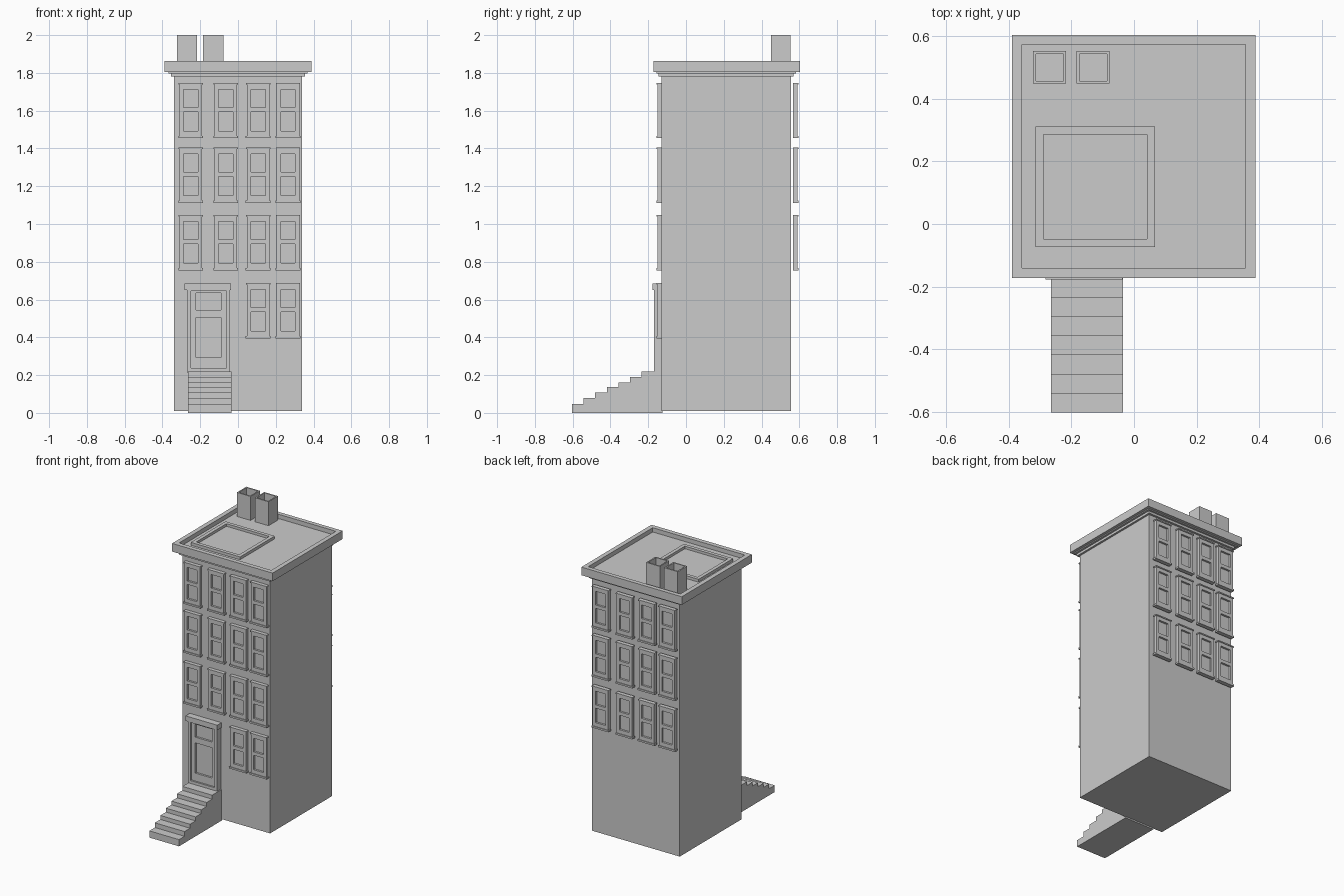
import bpy, bmesh, math
from mathutils import Matrix

if "Cube" in bpy.data.objects:
    bpy.data.objects.remove(bpy.data.objects["Cube"])

grey = bpy.data.materials.new("light_grey")
grey.diffuse_color = (0.6, 0.6, 0.6, 1)
grey.use_nodes = True
grey.node_tree.nodes["Principled BSDF"].inputs["Base Color"].default_value = grey.diffuse_color

UPRIGHT = Matrix.Rotation(math.pi / 2, 4, 'X')   # (u, v, w) -> (x=u, z=v, y=-w)
FLAT = Matrix.Identity(4)


def finish(name, bm, matrix=FLAT):
    bmesh.ops.recalc_face_normals(bm, faces=bm.faces)
    me = bpy.data.meshes.new(name)
    bm.to_mesh(me)
    bm.free()
    me.materials.append(grey)
    ob = bpy.data.objects.new(name, me)
    bpy.context.collection.objects.link(ob)
    ob.matrix_world = matrix
    return ob


def add_block(bm, us, vs, back, front, pockets=(), depth=0.0):
    """Block whose front is cut by grid lines us, vs; pocket cells are sunk by depth."""
    grid = [[bm.verts.new((u, v, front)) for v in vs] for u in us]
    sunk, faces = [], []
    for i in range(len(us) - 1):
        for j in range(len(vs) - 1):
            f = bm.faces.new((grid[i][j], grid[i + 1][j], grid[i + 1][j + 1], grid[i][j + 1]))
            faces.append(f)
            if (i, j) in pockets:
                sunk.append(f)
    rim = list({e for f in faces for e in f.edges if e.is_boundary})
    ext = bmesh.ops.extrude_edge_only(bm, edges=rim)["geom"]
    for v in ext:
        if isinstance(v, bmesh.types.BMVert):
            v.co.z = back
    back_edges = [e for e in ext if isinstance(e, bmesh.types.BMEdge) and e.is_boundary]
    bmesh.ops.holes_fill(bm, edges=back_edges, sides=0)
    if sunk:
        res = bmesh.ops.extrude_discrete_faces(bm, faces=sunk)["faces"]
        for f in res:
            for v in f.verts:
                v.co.z -= depth


def block(name, us, vs, back, front, pockets=(), depth=0.0, matrix=FLAT):
    bm = bmesh.new()
    add_block(bm, us, vs, back, front, pockets, depth)
    return finish(name, bm, matrix)


# Main body and stepped cornice
block("building_body", (-0.34, 0.34), (-0.13, 0.555), 0.01, 1.79)
block("cornice_lower", (-0.354, 0.354), (-0.145, 0.57), 1.782, 1.8)
block("cornice_upper", (-0.368, 0.368), (-0.157, 0.583), 1.798, 1.81)

# Roof tray with parapet, skylight curb and hollow chimneys
block("roof_parapet", (-0.39, -0.358, 0.356, 0.388), (-0.172, -0.14, 0.574, 0.604),
      1.805, 1.862, {(1, 1)}, 0.03)
block("skylight_curb", (-0.315, -0.29, 0.042, 0.067), (-0.073, -0.048, 0.286, 0.311),
      1.825, 1.852, {(1, 1)}, 0.018)
for cx in (-0.27, -0.131):
    block("chimney", (cx - 0.053, cx - 0.044, cx + 0.044, cx + 0.053),
          (0.449, 0.458, 0.544, 0.553), 1.825, 2.0, {(1, 1)}, 0.1)


# Sash window: frame with two sunk panes, a header and a sill
def window_mesh():
    bm = bmesh.new()
    add_block(bm, (-0.06, -0.038, 0.038, 0.06), (0.005, 0.039, 0.14, 0.164, 0.259, 0.288),
              0.0, 0.024, {(1, 1), (1, 3)}, 0.014)
    add_block(bm, (-0.066, 0.066), (0.0, 0.012), 0.0, 0.029)
    add_block(bm, (-0.064, 0.064), (0.284, 0.292), 0.0, 0.029)
    ob = finish("window", bm)
    me = ob.data
    bpy.data.objects.remove(ob)
    return me


win = window_mesh()


def place(name, matrix):
    ob = bpy.data.objects.new(name, win)
    bpy.context.collection.objects.link(ob)
    ob.matrix_world = matrix


columns = (-0.25, -0.065, 0.107, 0.265)
rows = (0.395, 0.755, 1.112, 1.454)
for r, z in enumerate(rows):
    for c, x in enumerate(columns):
        if r > 0 or c > 1:
            place("front_window", Matrix.Translation((x, -0.127, z)) @ UPRIGHT)
        if r > 0:
            place("back_window", Matrix.Translation((-x, 0.566, z))
                  @ Matrix.Rotation(math.pi, 4, 'Z') @ UPRIGHT)

# Door surround, header and panelled door
block("door_surround", (-0.27, -0.25, -0.062, -0.042), (0.215, 0.238, 0.645, 0.68),
      0.125, 0.17, {(1, 1)}, 0.035, UPRIGHT)
block("door_header", (-0.283, -0.037), (0.65, 0.685), 0.125, 0.177, matrix=UPRIGHT)
block("door", (-0.25, -0.222, -0.09, -0.062), (0.238, 0.293, 0.505, 0.545, 0.635, 0.645),
      0.134, 0.158, {(1, 1), (1, 3)}, 0.014, UPRIGHT)

# Front steps: stepped profile extruded sideways
tops = (0.047, 0.08, 0.108, 0.136, 0.162, 0.19, 0.218)
profile = [(-0.125, 0.0), (-0.603, 0.0)]
for i, h in enumerate(tops):
    y0 = -0.603 + i * 0.0612
    y1 = -0.603 + (i + 1) * 0.0612 if i < len(tops) - 1 else -0.125
    profile += [(y0, h), (y1, h)]
bm = bmesh.new()
face = bm.faces.new([bm.verts.new((-0.265, y, z)) for y, z in profile])
for v in bmesh.ops.extrude_face_region(bm, geom=[face])["geom"]:
    if isinstance(v, bmesh.types.BMVert):
        v.co.x = -0.035
if not any(f.calc_center_median().x < -0.264 for f in bm.faces):
    bm.faces.new([v for v in bm.verts if v.co.x < -0.26])
finish("front_steps", bm)
